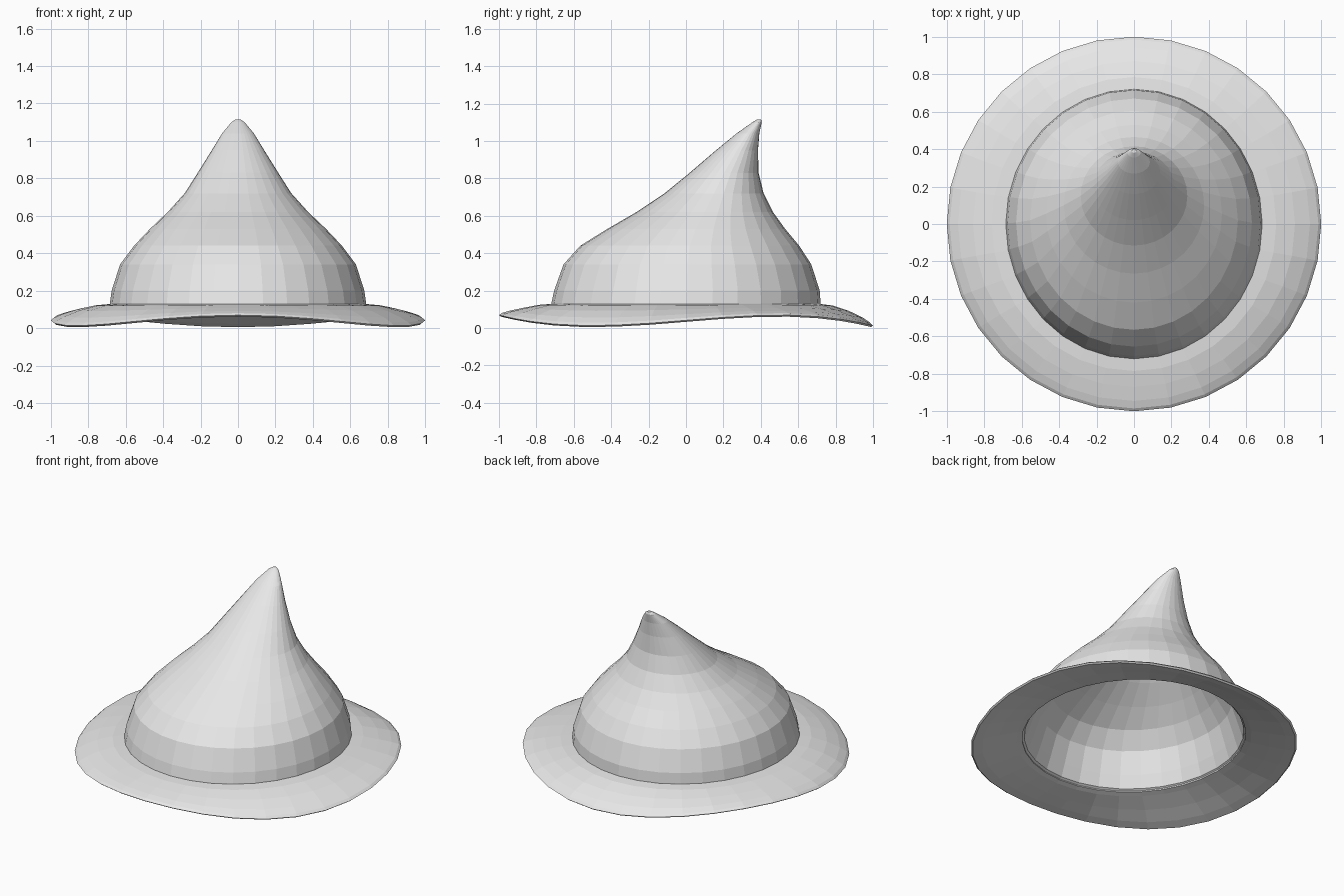
import bpy
import bmesh
from math import sin, cos, pi

SEGMENTS = 32

cube = bpy.data.objects.get("Cube")
if cube:
    bpy.data.objects.remove(cube, do_unlink=True)

felt = bpy.data.materials.new("pale_grey_felt")
felt.use_nodes = True
felt.diffuse_color = (0.8, 0.8, 0.8, 1)
felt.node_tree.nodes["Principled BSDF"].inputs["Base Color"].default_value = felt.diffuse_color


def ellipse(half_x, front, back, z):
    """Level ring, starting at the front."""
    mid, half_y = (front + back) / 2, (back - front) / 2
    angles = [2 * pi * i / SEGMENTS for i in range(SEGMENTS)]
    return [(half_x * sin(a), mid - half_y * cos(a), z) for a in angles]


def skin(name, rings, closed_loop=False):
    """Join successive rings with quads; cap the ends or join last to first."""
    bm = bmesh.new()
    loops = [[bm.verts.new(p) for p in ring] for ring in rings]
    pairs = list(zip(loops, loops[1:]))
    if closed_loop:
        pairs.append((loops[-1], loops[0]))
    else:
        bm.faces.new(loops[0])
        bm.faces.new(loops[-1])
    for a, b in pairs:
        for i in range(SEGMENTS):
            j = (i + 1) % SEGMENTS
            bm.faces.new((a[i], a[j], b[j], b[i]))
    bmesh.ops.recalc_face_normals(bm, faces=bm.faces)
    mesh = bpy.data.meshes.new(name)
    bm.to_mesh(mesh)
    bm.free()
    mesh.materials.append(felt)
    obj = bpy.data.objects.new(name, mesh)
    bpy.context.collection.objects.link(obj)
    return obj


# Crown: half width, front y, back y, height, leaning back to the tip
outer = [
    (0.685, -0.72, 0.72, 0.13),
    (0.675, -0.705, 0.715, 0.2),
    (0.63, -0.655, 0.67, 0.34),
    (0.555, -0.565, 0.605, 0.44),
    (0.47, -0.42, 0.53, 0.53),
    (0.375, -0.265, 0.465, 0.62),
    (0.285, -0.115, 0.415, 0.72),
    (0.215, 0.02, 0.388, 0.83),
    (0.14, 0.16, 0.385, 0.95),
    (0.085, 0.27, 0.392, 1.04),
    (0.035, 0.355, 0.405, 1.1),
    (0.012, 0.38, 0.402, 1.115),
]
WALL = 0.045
inner = [(x - WALL, f + WALL, b - WALL, z) for x, f, b, z in outer[1:9]]
lip = [(0.66, -0.69, 0.69, 0.12), (0.685, -0.715, 0.715, 0.105)]
profile = list(reversed(inner)) + lip + outer
skin("crown", [ellipse(*ring) for ring in profile])


# Brim: domed ring whose edge rises and falls three times around
def brim_ring(half_x, half_y, z, wave):
    ring = ellipse(half_x, -half_y, half_y, z)
    return [(x, y, h + wave * cos(3 * 2 * pi * i / SEGMENTS))
            for i, (x, y, h) in enumerate(ring)]


brim = [
    (0.67, 0.705, 0.13, 0),
    (0.76, 0.785, 0.122, 0.002),
    (0.86, 0.87, 0.1, 0.008),
    (0.94, 0.945, 0.074, 0.018),
    (0.985, 0.985, 0.054, 0.026),
    (1.0, 1.0, 0.041, 0.028),
    (0.99, 0.99, 0.033, 0.028),
    (0.93, 0.93, 0.044, 0.022),
    (0.83, 0.84, 0.068, 0.01),
    (0.71, 0.735, 0.095, 0),
    (0.67, 0.705, 0.105, 0),
]
skin("brim", [brim_ring(*ring) for ring in brim], closed_loop=True)
